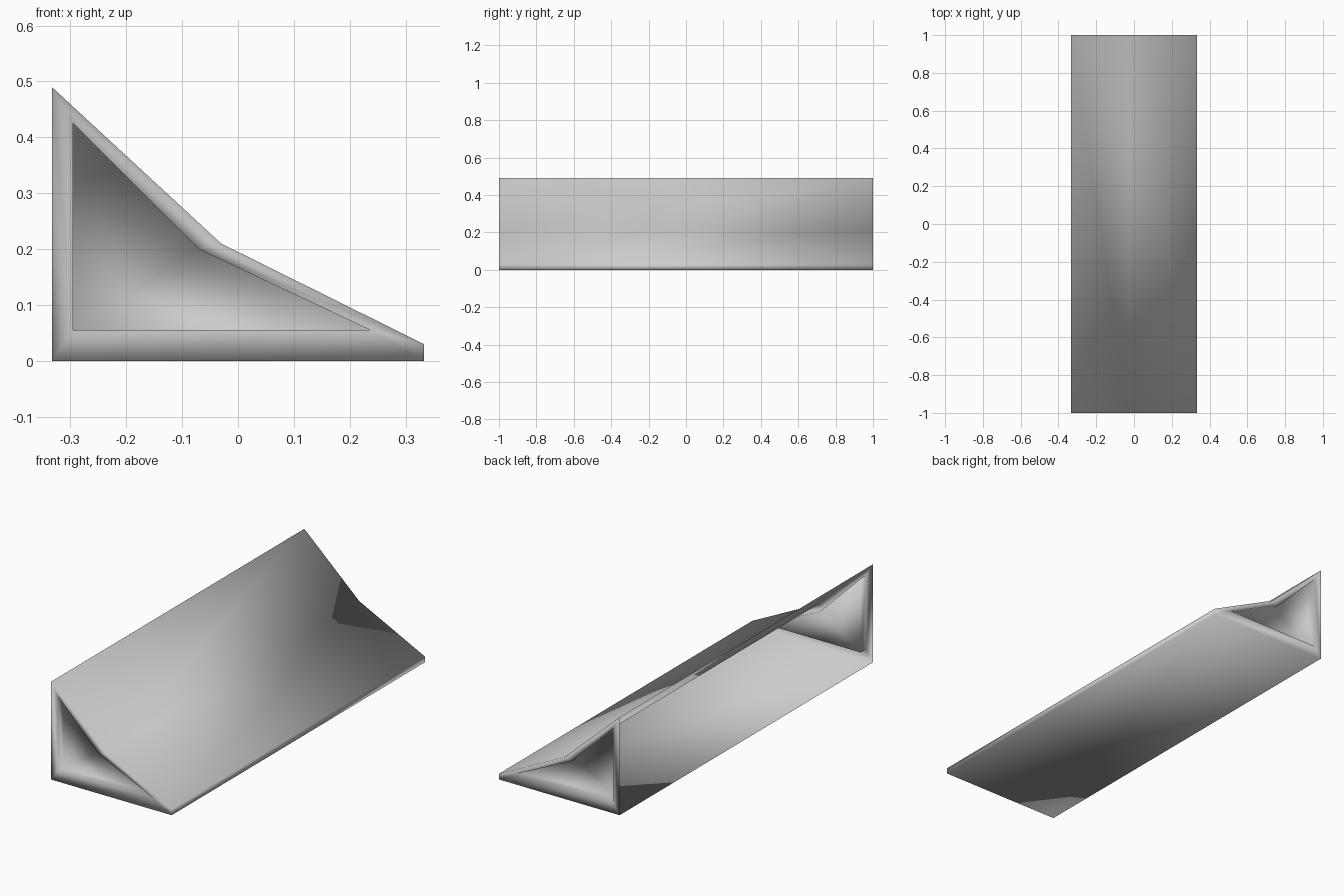
import bpy
import bmesh

if "Cube" in bpy.data.objects:
    bpy.data.objects.remove(bpy.data.objects["Cube"])

HALF_LENGTH = 1.0
RECESS = 0.04

# Cross-section of the strip and the outline of its end recess (x, z)
outer = [(-0.333, 0), (0.333, 0), (0.333, 0.03), (-0.03, 0.21), (-0.333, 0.49)]
inner = [(-0.295, 0.055), (0.237, 0.055), (-0.07, 0.2), (-0.295, 0.425)]

grey = bpy.data.materials.new("plain_grey")
grey.use_nodes = True
colour = (0.6, 0.6, 0.6, 1)
grey.diffuse_color = colour
grey.node_tree.nodes["Principled BSDF"].inputs["Base Color"].default_value = colour

bm = bmesh.new()


def ring(profile, y):
    return [bm.verts.new((x, y, z)) for x, z in profile]


def end_cap(side):
    """Rim, recess walls and recess floor of one end; returns the outer ring."""
    edge = ring(outer, side * HALF_LENGTH)
    lip = ring(inner, side * HALF_LENGTH)
    floor = ring(inner, side * (HALF_LENGTH - RECESS))
    # the two corners at the toe share one lip corner
    match = [lip[0], lip[1], lip[1], lip[2], lip[3]]
    for i in range(5):
        j = (i + 1) % 5
        corners = [edge[i], edge[j], match[j]]
        if match[i] is not match[j]:
            corners.append(match[i])
        bm.faces.new(corners if side < 0 else corners[::-1])
    for i in range(4):
        j = (i + 1) % 4
        corners = [lip[i], lip[j], floor[j], floor[i]]
        bm.faces.new(corners if side < 0 else corners[::-1])
    bm.faces.new(floor if side < 0 else floor[::-1])
    return edge


front = end_cap(-1)
back = end_cap(1)

# Long faces: base, toe, lower slope, upper slope; the tall side stays open
for i in range(4):
    bm.faces.new([front[i], back[i], back[i + 1], front[i + 1]])

mesh = bpy.data.meshes.new("corner_strip")
bm.to_mesh(mesh)
bm.free()
mesh.materials.append(grey)
mesh.shade_smooth()
strip = bpy.data.objects.new("corner_strip", mesh)
bpy.context.collection.objects.link(strip)
